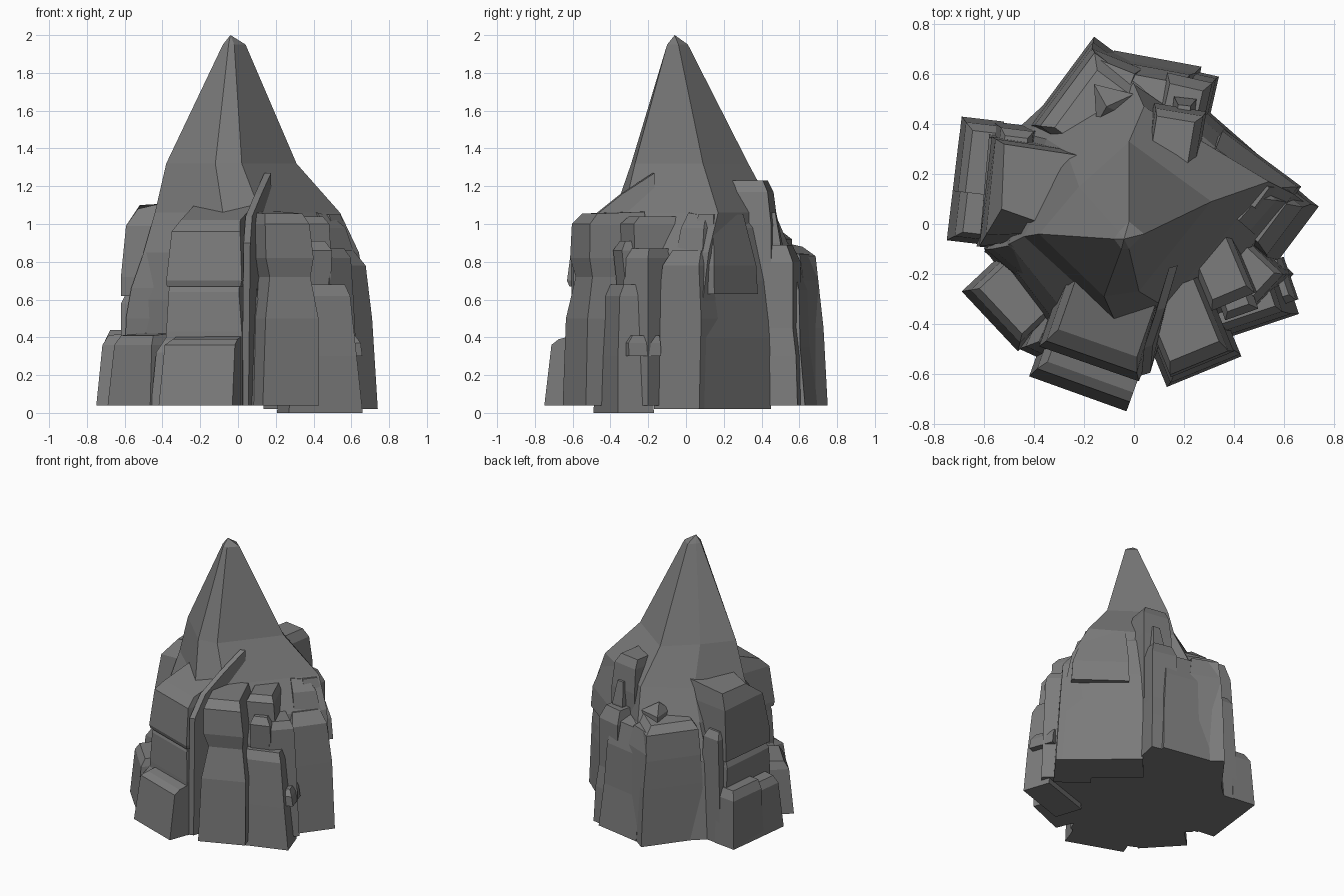
import bpy, bmesh
from mathutils import Vector

stone = bpy.data.materials.new("dark_stone")
stone.diffuse_color = (.2, .2, .2, 1)


def finish(name, bm):
    bmesh.ops.recalc_face_normals(bm, faces=bm.faces)
    mesh = bpy.data.meshes.new(name)
    bm.to_mesh(mesh)
    bm.free()
    mesh.materials.append(stone)
    bpy.context.collection.objects.link(bpy.data.objects.new(name, mesh))


def loft(name, rings, apex=None):
    """Skin a stack of rings; cap the ends or close on an apex."""
    bm = bmesh.new()
    loops = [[bm.verts.new(p) for p in r] for r in rings]
    n = len(loops[0])
    for lo, hi in zip(loops, loops[1:]):
        for i in range(n):
            j = (i + 1) % n
            bm.faces.new((lo[i], lo[j], hi[j], hi[i]))
    bm.faces.new(loops[0][::-1])
    if apex:
        tip = bm.verts.new(apex)
        for i in range(n):
            bm.faces.new((loops[-1][i], loops[-1][(i + 1) % n], tip))
    else:
        bm.faces.new(loops[-1])
    finish(name, bm)


def slab(name, a, b, depth, levels, rise=0.0):
    """Rock slab with outer foot edge a->b.
    levels: (z, face inset, inset at a, inset at b); rise lifts the top's inner edge."""
    a, b = Vector(a), Vector(b)
    t = (b - a).normalized()
    inward = Vector((-t.y, t.x))
    rings = []
    for k, (z, face, sa, sb) in enumerate(levels):
        p, q = a + t * sa, b - t * sb
        lift = rise if k == len(levels) - 1 else 0
        pts = [(p + inward * face, z), (q + inward * face, z),
               (q + inward * depth, z + lift), (p + inward * depth, z + lift)]
        rings.append([(v.x, v.y, h) for v, h in pts])
    loft(name, rings)


# Central spire
spire = [
    (0.04, [(-.6, -.1), (-.3, -.5), (.2, -.5), (.72, .08), (-.12, .70), (-.5, .35)]),
    (0.60, [(-.54, -.1), (-.25, -.48), (.2, -.46), (.68, .09), (-.06, .64), (-.43, .36)]),
    (0.85, [(-.5, -.08), (-.2, -.45), (.2, -.42), (.64, .12), (.0, .56), (-.35, .34)]),
    (1.06, [(-.44, -.05), (-.08, -.38), (.12, -.33), (.54, .17), (.04, .47), (-.27, .29)]),
    (1.32, [(-.38, -.04), (-.12, -.29), (.02, -.27), (.31, .09), (-.02, .33), (-.22, .15)]),
    (1.95, [(-.08, -.06), (-.05, -.1), (-.02, -.1), (.04, -.04), (-.02, .01), (-.06, -.03)]),
]
loft("spire", [[(x, y, z) for x, y in pts] for z, pts in spire], apex=(-.04, -.06, 2.0))

# Front blocks
slab("front_foot", (-.42, -.61), (-.03, -.75), .3,
     [(.04, 0, 0, 0), (.36, .04, .02, 0), (.39, .08, .05, .0)], .05)
slab("front_foot_side", (-.46, -.5), (-.35, -.55), .25,
     [(.04, 0, 0, 0), (.32, .02, .02, 0), (.40, .06, .06, 0)], .03)
slab("front_lower_block", (-.38, -.48), (.02, -.62), .4,
     [(.04, 0, 0, 0), (.43, 0, 0, 0), (.64, .01, .01, .02), (.67, .02, .01, .02)])
slab("front_upper_block", (-.38, -.49), (.02, -.63), .36,
     [(.67, .01, 0, .01), (.70, 0, 0, 0), (.96, .03, .02, .02), (1.02, .09, .05, .04)], .1)

# Leaning thin fin
fin = [(.04, -.60, .04), (.05, -.60, .9), (.06, -.49, 1.04), (.11, -.34, 1.16),
       (.16, -.17, 1.27), (.18, -.17, .04)]
loft("fin", [[(x + d, y + d * .3, z) for x, y, z in fin] for d in (-.02, .015)])
slab("fin_buttress", (.04, -.55), (.15, -.51), .25,
     [(.04, 0, 0, 0), (.45, .02, 0, .03), (.8, .06, .01, .04), (.95, .12, .02, .05)])

# Front right columns
slab("front_right_column", (.15, -.645), (.43, -.53), .36,
     [(.04, 0, -.02, 0), (.5, .01, 0, 0), (.72, .05, .04, .03),
      (.82, .03, .01, .02), (1.0, .04, .01, .04), (1.055, .09, .03, .06)], .01)
slab("tall_right_column", (.31, -.37), (.50, -.29), .3,
     [(.04, 0, 0, 0), (.7, 0, 0, 0), (.85, .02, 0, 0), (1.0, .02, .01, .01), (1.04, .06, .03, .03)])
slab("middle_right_column", (.36, -.43), (.53, -.37), .28,
     [(.04, 0, 0, 0), (.62, .02, 0, .0), (.68, .06, .02, .02), (.86, .04, .02, .02), (.91, .07, .04, .05)])
slab("right_foot", (.27, -.49), (.66, -.36), .2,
     [(0, 0, 0, 0), (.3, .01, .02, .03), (.62, .03, .05, .06), (.68, .06, .1, .08)])
slab("right_step", (.55, -.36), (.665, -.32), .2,
     [(.3, .02, 0, .0), (.37, .02, .01, .01), (.41, .05, .03, .03)])
slab("right_post", (.5, -.35), (.64, -.20), .22,
     [(.04, 0, 0, 0), (.6, .02, 0, .02), (.82, .03, .01, .03), (.87, .06, .03, .05)])

# Right and back right walls
slab("right_wall", (.56, -.17), (.74, .07), .25,
     [(.02, 0, 0, 0), (.5, .03, 0, .01), (.78, .05, .02, .04), (.86, .11, .04, .07)])
slab("back_right_wall", (.735, .07), (.3, .45), .25,
     [(.02, 0, 0, 0), (.4, .01, .03, 0), (.7, .04, .06, 0), (.98, .09, .14, .02), (1.04, .13, .2, .05)], .02)
slab("back_right_ledge", (.67, .15), (.36, .38), .18,
     [(.63, .0, 0, 0), (.78, .01, .01, 0), (1.05, .08, .1, .02)])
slab("back_column", (.34, .59), (.12, .64), .3,
     [(.04, 0, 0, 0), (.3, .01, .01, 0), (.45, .03, .02, .02), (.8, .03, .02, .02), (.89, .07, .05, .04)])
slab("back_panel", (.27, .63), (-.08, .695), .3,
     [(.04, 0, 0, 0), (.35, .03, .02, 0), (.65, .04, .04, 0), (.82, .08, .06, 0)], .05)
slab("back_tall_block", (.29, .45), (.08, .485), .22,
     [(.5, 0, 0, 0), (1.0, 0, 0, 0), (1.17, .02, .01, .01), (1.23, .05, .04, .02)])
slab("back_sliver", (.25, .5), (.16, .51), .15,
     [(.4, 0, 0, 0), (.9, 0, 0, 0), (1.06, .03, .02, .02)])

# Back left corner mass
slab("back_corner", (-.16, .75), (-.42, .40), .32,
     [(.04, 0, 0, 0), (.45, .01, .02, 0), (.65, .02, .04, .01), (.83, .04, .05, .02), (.88, .09, .10, .05)], .03)
nub = [(-.16, .56), (-.15, .40), (-.04, .44), (.0, .52)]
loft("back_nub", [[(x, y, .75) for x, y in nub], [(x, y, .92) for x, y in nub]], apex=(-.11, .47, .99))
slab("back_corner_shoulder", (.04, .64), (-.16, .72), .3,
     [(.04, 0, 0, 0), (.7, .02, 0, .0), (.84, .05, .02, .03)], .04)

# Left side blocks
slab("left_back_column", (-.36, .385), (-.56, .41), .25,
     [(.04, 0, 0, 0), (.4, .01, .02, .01), (.78, .02, .04, .03), (.83, .05, .06, .05)])
slab("left_back_foot", (-.52, .41), (-.69, .43), .3,
     [(.04, 0, 0, 0), (.38, .02, 0, .02), (.44, .05, .02, .05)])
slab("left_foot", (-.70, .35), (-.75, -.065), .3,
     [(.04, 0, 0, 0), (.36, .03, .02, .02), (.41, .06, .05, .04)], .03)
slab("left_lower_block", (-.59, .36), (-.63, -.09), .4,
     [(.04, 0, 0, 0), (.42, .01, 0, 0), (.58, .01, .01, .01), (.62, .03, .02, .02)])
# Upper left block: wedge-shaped top pointing into the spire
wedge = [(-.62, -.09), (-.57, .35), (-.17, .29), (-.35, -.05)]
top = [(-.53, .06), (-.52, .32), (-.19, .27), (-.36, .0)]
heights = (1.08, 1.10, 1.12, 1.12)
loft("left_upper_block", [[(x, y, .62) for x, y in wedge],
                          [(x, y, .72) for x, y in wedge],
                          [(x * .7 + u * .3, y * .7 + v * .3, .99)
                           for (x, y), (u, v) in zip(wedge, top)],
                          [(x, y, z) for (x, y), z in zip(top, heights)]])

# Left front blocks
slab("left_front_foot", (-.69, -.27), (-.465, -.51), .3,
     [(.04, 0, 0, 0), (.36, .03, .02, .02), (.41, .06, .04, .04)], .02)
slab("left_front_block", (-.60, -.11), (-.29, -.37), .3,
     [(.04, 0, 0, 0), (.5, .01, 0, 0), (.66, .03, .02, 0), (.84, .08, .06, .02), (.95, .13, .10, .04)], .05)
